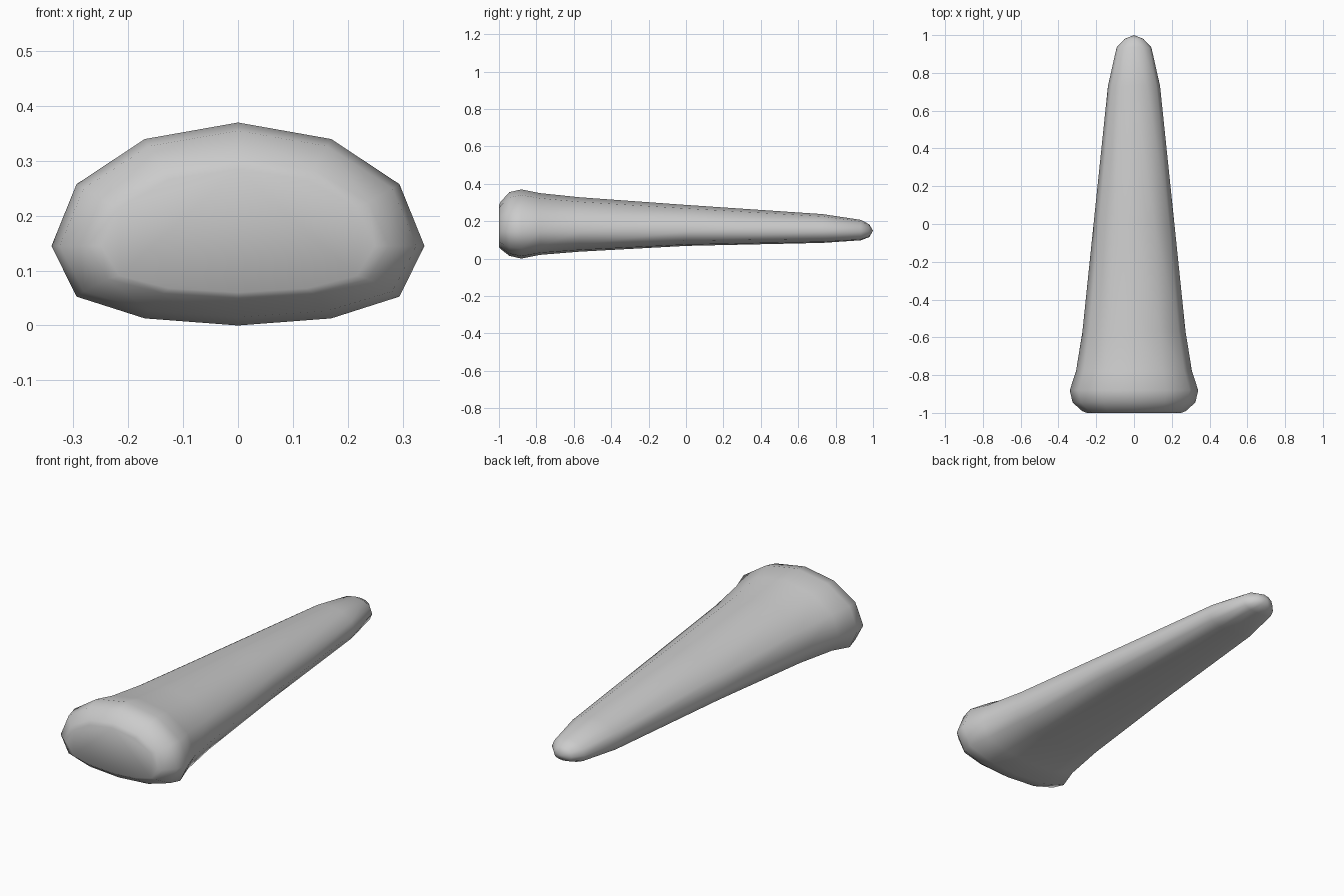
import bpy
import bmesh
from math import cos, sin, pi, radians

cube = bpy.data.objects.get("Cube")
if cube:
    bpy.data.objects.remove(cube, do_unlink=True)

grey = bpy.data.materials.new("light grey")
grey.use_nodes = True
colour = (0.6, 0.6, 0.6, 1)
grey.diffuse_color = colour
grey.node_tree.nodes["Principled BSDF"].inputs["Base Color"].default_value = colour

# Stations along the body: y, half width, top z, bottom z
STATIONS = [
    (-1.0, 0.25, 0.285, 0.06),
    (-0.99, 0.275, 0.305, 0.05),
    (-0.945, 0.325, 0.355, 0.015),
    (-0.88, 0.34, 0.37, 0.0),
    (-0.78, 0.307, 0.35, 0.02),
    (-0.57, 0.273, 0.328, 0.037),
    (0.0, 0.214, 0.287, 0.068),
    (0.73, 0.138, 0.238, 0.084),
    (0.935, 0.092, 0.207, 0.098),
    (0.98, 0.05, 0.183, 0.115),
]
SIDES = 12
AXIS_Z = 0.145


def ring(bm, y, half_width, top, bottom):
    """Oval section, rounder above the axis and flatter below."""
    verts = []
    for i in range(SIDES):
        a = 2 * pi * i / SIDES
        s = sin(a)
        if s >= 0:
            z = AXIS_Z + (top - AXIS_Z) * s
        else:
            z = AXIS_Z - (AXIS_Z - bottom) * abs(s) ** 0.65
        verts.append(bm.verts.new((half_width * cos(a), y, z)))
    return verts


# Tapered body with a swollen butt end
bm = bmesh.new()
rings = [ring(bm, *s) for s in STATIONS]
for a, b in zip(rings, rings[1:]):
    for i in range(SIDES):
        j = (i + 1) % SIDES
        bm.faces.new((a[i], a[j], b[j], b[i]))

# Flat butt cap and rounded tip
bm.faces.new(rings[0])
tip = bm.verts.new((0, 1.0, AXIS_Z + 0.004))
for i in range(SIDES):
    bm.faces.new((rings[-1][i], rings[-1][(i + 1) % SIDES], tip))
bmesh.ops.recalc_face_normals(bm, faces=bm.faces)

mesh = bpy.data.meshes.new("tapered_body")
bm.to_mesh(mesh)
bm.free()
mesh.materials.append(grey)
body = bpy.data.objects.new("tapered_body", mesh)
bpy.context.collection.objects.link(body)

# Smooth shading all round
bpy.context.view_layer.objects.active = body
body.select_set(True)
bpy.ops.object.shade_smooth_by_angle(angle=radians(80))
